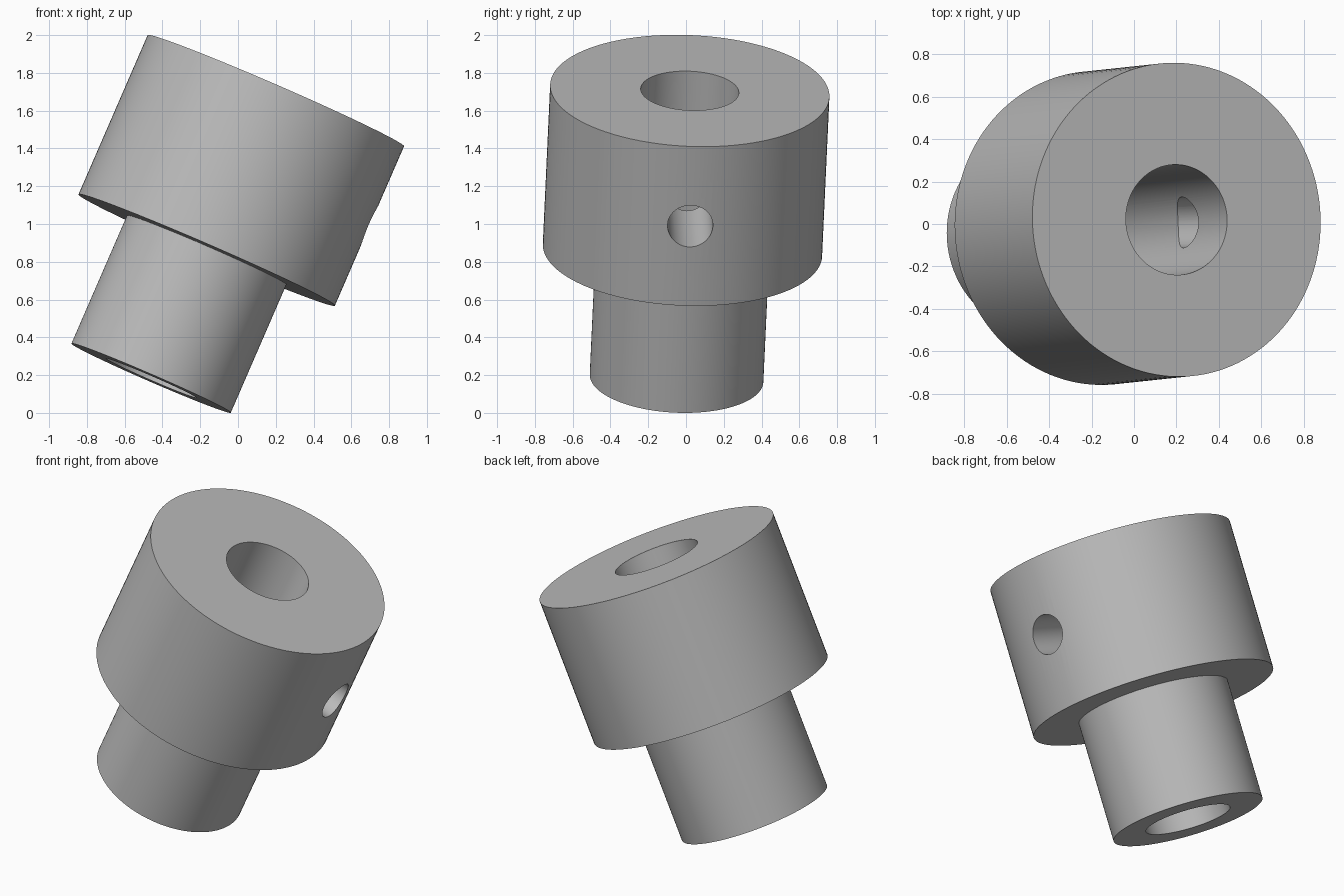
import bpy
import bmesh
from math import tau
from mathutils import Matrix, Vector

if "Cube" in bpy.data.objects:
    bpy.data.objects.remove(bpy.data.objects["Cube"])

SEGMENTS = 128
BORE, NECK, HEAD = 0.26, 0.46, 0.74      # radii
SHOULDER, TOP = 0.74, 1.66               # heights along the axis
HOLE_RADIUS, HOLE_HEIGHT = 0.12, 1.20

# Tilted frame: z along the bushing axis, x towards the side hole
base = Vector((-0.46, -0.05, 0.184))
axis = (Vector((0.20, 0.02, 1.705)) - base).normalized()
side = Vector((0.917, 0.03, -0.398))
side = (side - axis * side.dot(axis)).normalized()
frame = Matrix((side, axis.cross(side), axis)).transposed().to_4x4()
frame.translation = base

# Plain grey material
grey = bpy.data.materials.new("grey")
grey.use_nodes = True
colour = (0.5, 0.5, 0.5, 1)
grey.diffuse_color = colour
grey.node_tree.nodes["Principled BSDF"].inputs["Base Color"].default_value = colour


def add_object(name, bm):
    bmesh.ops.recalc_face_normals(bm, faces=bm.faces)
    mesh = bpy.data.meshes.new(name)
    bm.to_mesh(mesh)
    bm.free()
    mesh.materials.append(grey)
    obj = bpy.data.objects.new(name, mesh)
    bpy.context.collection.objects.link(obj)
    return obj


# Stepped bushing: closed wall profile spun round the axis
bm = bmesh.new()
profile = [(BORE, 0), (NECK, 0), (NECK, SHOULDER),
           (HEAD, SHOULDER), (HEAD, TOP), (BORE, TOP)]
verts = [bm.verts.new((r, 0, z)) for r, z in profile]
edges = [bm.edges.new((verts[i - 1], verts[i])) for i in range(len(verts))]
bmesh.ops.spin(bm, geom=verts + edges, cent=(0, 0, 0), axis=(0, 0, 1),
               angle=tau, steps=SEGMENTS, use_merge=True)
bmesh.ops.remove_doubles(bm, verts=bm.verts, dist=1e-5)
bushing = add_object("stepped_bushing", bm)

# Set-screw hole cutter: from the bore out through one side of the head
bm = bmesh.new()
place = Matrix.Translation((0.5, 0, HOLE_HEIGHT)) @ Matrix.Rotation(tau / 4, 4, "Y")
bmesh.ops.create_cone(bm, cap_ends=True, segments=64, radius1=HOLE_RADIUS,
                      radius2=HOLE_RADIUS, depth=1.0, matrix=place)
cutter = add_object("side_hole_cutter", bm)
cutter.hide_render = True

cut = bushing.modifiers.new("side_hole", "BOOLEAN")
cut.operation = "DIFFERENCE"
cut.solver = "EXACT"
cut.object = cutter

bpy.ops.object.select_all(action="DESELECT")
bpy.context.view_layer.objects.active = bushing
bushing.select_set(True)
bpy.ops.object.modifier_apply(modifier=cut.name)
bpy.data.objects.remove(cutter)

# Smooth walls with sharp rims, then tilt into place
bpy.ops.object.shade_smooth_by_angle(angle=tau / 12)
bushing.matrix_world = frame
